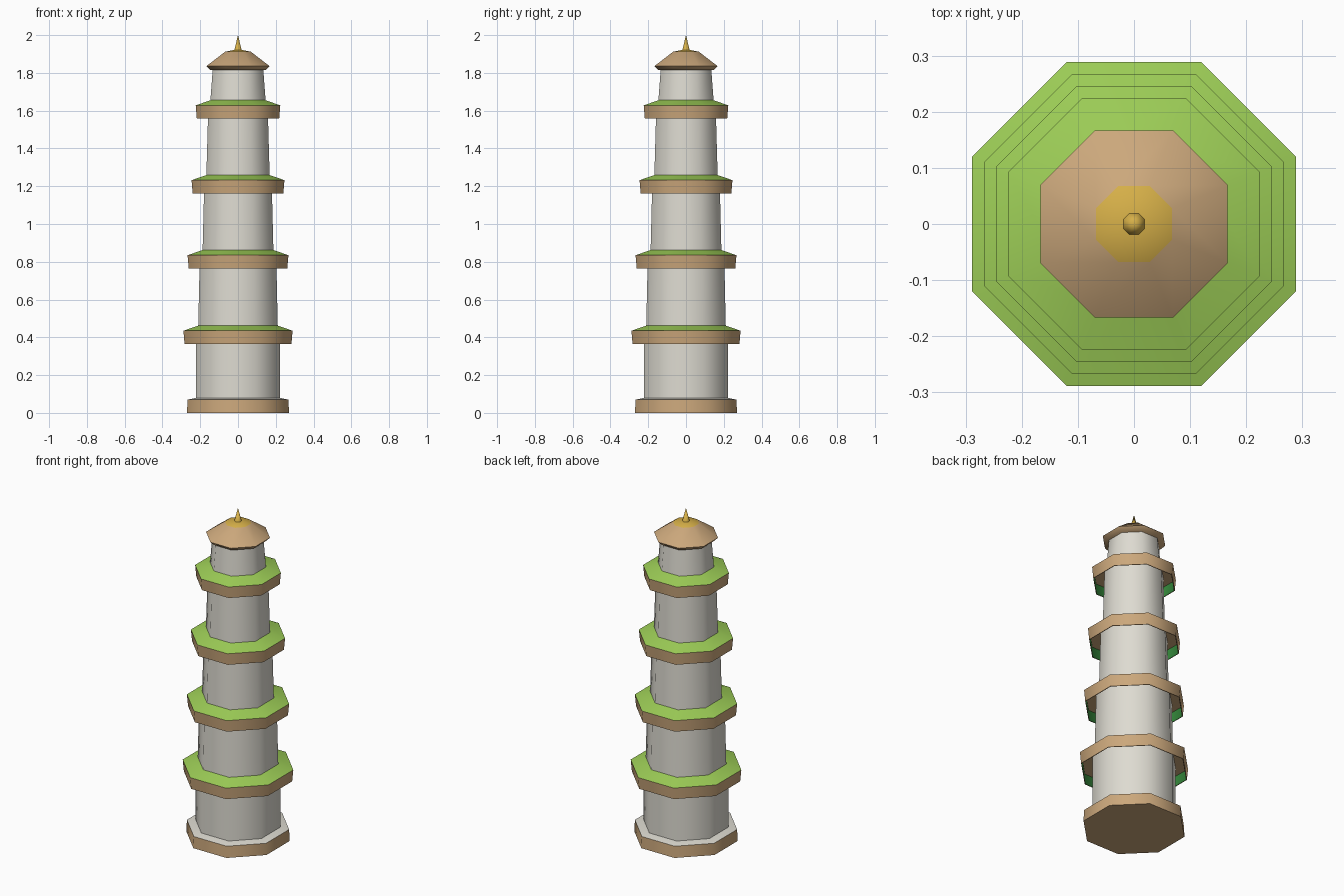
import bpy
import bmesh
import math

SIDES = 8

cube = bpy.data.objects.get("Cube")
if cube:
    bpy.data.objects.remove(cube, do_unlink=True)


def material(name, rgb):
    mat = bpy.data.materials.new(name)
    mat.use_nodes = True
    mat.diffuse_color = (*rgb, 1)
    mat.node_tree.nodes["Principled BSDF"].inputs["Base Color"].default_value = (*rgb, 1)
    return mat


STONE = material("pale stone", (0.73, 0.71, 0.64))
TAN = material("tan wood", (0.60, 0.39, 0.20))
GREEN = material("light green tile", (0.34, 0.62, 0.095))
DEEP = material("deep green", (0.04, 0.28, 0.05))
GOLD = material("gold", (0.67, 0.43, 0.065))


def octagon_lathe(name, profile, mats, closed=False):
    """Sweep (flat-side distance, height) points round z; one material per segment."""
    bm = bmesh.new()
    rings = []
    for dist, z in profile:
        r = dist / math.cos(math.pi / SIDES)
        angles = [(k + 0.5) * math.tau / SIDES for k in range(SIDES)]
        rings.append([bm.verts.new((r * math.cos(a), r * math.sin(a), z)) for a in angles])
    slots = list(dict.fromkeys(mats))
    pairs = list(zip(rings, rings[1:]))
    if closed:
        pairs.append((rings[-1], rings[0]))
    for (low, high), mat in zip(pairs, mats):
        for k in range(SIDES):
            n = (k + 1) % SIDES
            face = bm.faces.new((low[k], low[n], high[n], high[k]))
            face.material_index = slots.index(mat)
    bmesh.ops.remove_doubles(bm, verts=bm.verts, dist=1e-5)
    bmesh.ops.recalc_face_normals(bm, faces=bm.faces)
    mesh = bpy.data.meshes.new(name)
    bm.to_mesh(mesh)
    bm.free()
    for mat in slots:
        mesh.materials.append(mat)
    obj = bpy.data.objects.new(name, mesh)
    bpy.context.collection.objects.link(obj)
    bpy.ops.object.select_all(action="DESELECT")
    obj.select_set(True)
    bpy.context.view_layer.objects.active = obj
    bpy.ops.object.shade_smooth_by_angle(angle=math.radians(50))
    return obj


# Base slab with a pale, slightly sloped top
octagon_lathe("base", [(0, 0), (0.27, 0), (0.267, 0.07), (0.22, 0.08), (0, 0.08)],
              [TAN, TAN, STONE, STONE])

# Storeys: bottom distance, bottom height, top distance, top height
storeys = [(0.222, 0.07, 0.222, 0.44), (0.211, 0.44, 0.202, 0.84),
           (0.188, 0.84, 0.178, 1.24), (0.168, 1.24, 0.157, 1.63),
           (0.148, 1.63, 0.133, 1.83)]
for i, (d0, z0, d1, z1) in enumerate(storeys):
    octagon_lathe(f"storey_{i + 1}", [(0, z0), (d0, z0), (d1, z1), (0, z1)], [STONE] * 3)

# Eaves: hollow tan band, green roof, deep green lining
eaves = [(0.289, 0.365), (0.267, 0.765), (0.246, 1.162), (0.224, 1.558)]
for i, (d, z) in enumerate(eaves):
    inner = storeys[i + 1][0] - 0.01
    top = z + 0.07
    octagon_lathe(f"eave_{i + 1}",
                  [(d - 0.006, z), (d, top), (inner, z + 0.1),
                   (inner, top - 0.004), (d - 0.006, top - 0.004), (d - 0.01, z)],
                  [TAN, GREEN, TAN, TAN, DEEP, TAN], closed=True)

# Crowning roof with gold top
octagon_lathe("top_roof",
              [(0, 1.815), (0.148, 1.815), (0.167, 1.836), (0.068, 1.912), (0, 1.926)],
              [TAN, TAN, TAN, GOLD])

# Spire
octagon_lathe("spire", [(0, 1.918), (0.02, 1.918), (0, 2.0)], [GOLD, GOLD])
